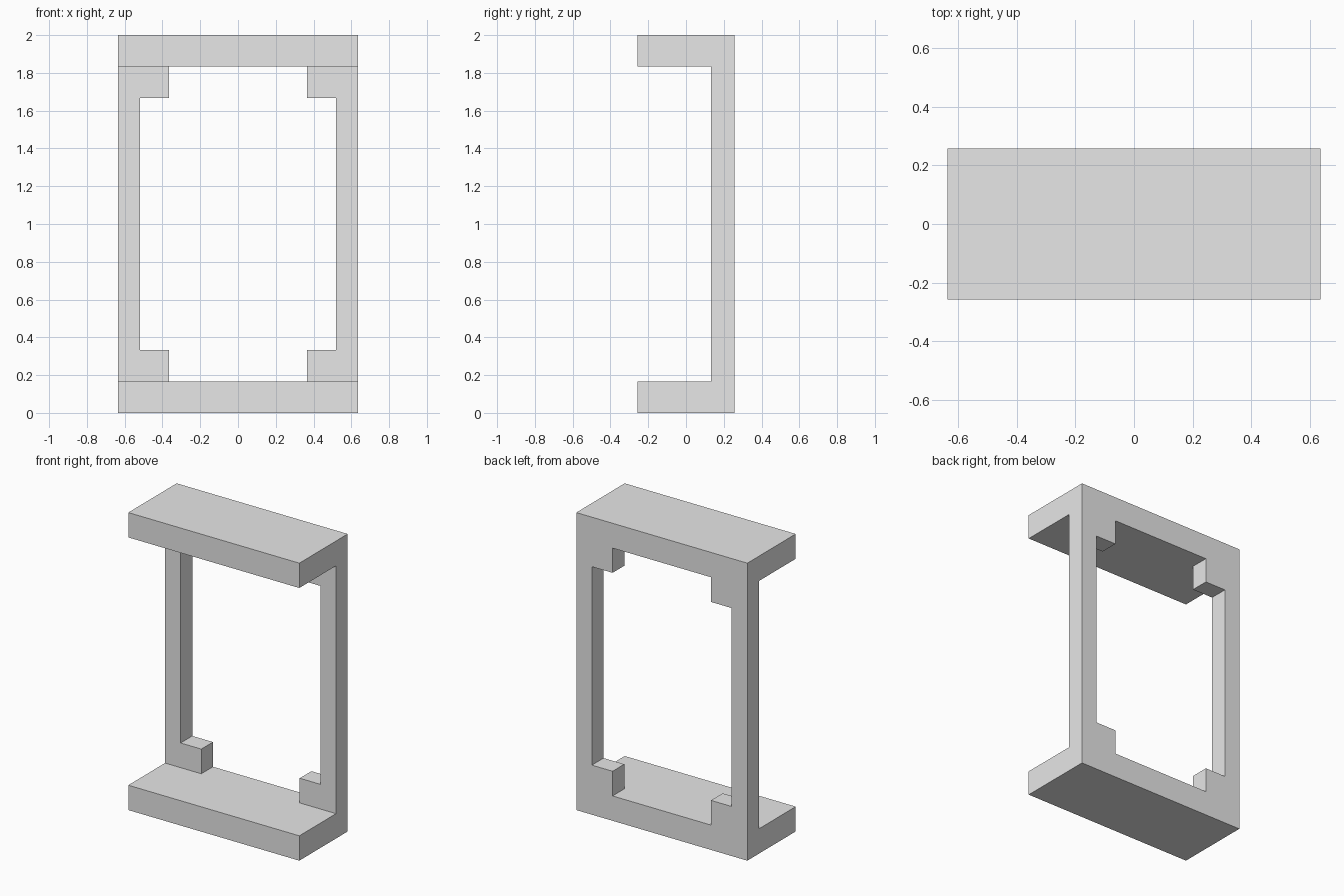
import bpy

default_cube = bpy.data.objects.get("Cube")
if default_cube:
    bpy.data.objects.remove(default_cube, do_unlink=True)

HALF_W, HALF_D, HEIGHT = 0.636, 0.257, 2.0
SLAB = 0.167        # thickness of top and bottom slabs
BACK_Y = 0.133      # front face of the upright frame
POST_X = 0.52       # inner face of the posts
BLOCK_X = 0.366     # inner face of the corner blocks
BLOCK_Z = 0.333     # top of the lower corner blocks
OVER = 0.2          # cutter overshoot


def box(name, x, y0, y1, z0, z1):
    """Box symmetric about x = 0."""
    bpy.ops.mesh.primitive_cube_add(size=1)
    obj = bpy.context.object
    obj.name = obj.data.name = name
    for v in obj.data.vertices:
        v.co.x *= 2 * x
        v.co.y = y1 if v.co.y > 0 else y0
        v.co.z = z1 if v.co.z > 0 else z0
    return obj


def carve(target, cutter):
    """Subtract the cutter, then discard it."""
    cutter.hide_render = True
    mod = target.modifiers.new("carve", 'BOOLEAN')
    mod.operation = 'DIFFERENCE'
    mod.solver = 'EXACT'
    mod.object = cutter
    bpy.context.view_layer.objects.active = target
    bpy.ops.object.modifier_apply(modifier=mod.name)
    bpy.data.objects.remove(cutter, do_unlink=True)


grey = bpy.data.materials.new("light grey")
grey.use_nodes = True
grey.diffuse_color = (0.8, 0.8, 0.8, 1)
grey.node_tree.nodes["Principled BSDF"].inputs["Base Color"].default_value = grey.diffuse_color

# Solid block that becomes the bracket frame
frame = box("bracket_frame", HALF_W, -HALF_D, HALF_D, 0, HEIGHT)

# Recess between the two slabs, leaving the upright panel at the back
carve(frame, box("recess_cutter", HALF_W + OVER, -HALF_D - OVER, BACK_Y, SLAB, HEIGHT - SLAB))

# Cross-shaped opening that leaves posts and corner blocks
carve(frame, box("tall_cutter", BLOCK_X, BACK_Y - OVER, HALF_D + OVER, SLAB, HEIGHT - SLAB))
carve(frame, box("wide_cutter", POST_X, BACK_Y - OVER, HALF_D + OVER, BLOCK_Z, HEIGHT - BLOCK_Z))

frame.data.materials.clear()
frame.data.materials.append(grey)
for face in frame.data.polygons:
    face.material_index = 0
    face.use_smooth = False
